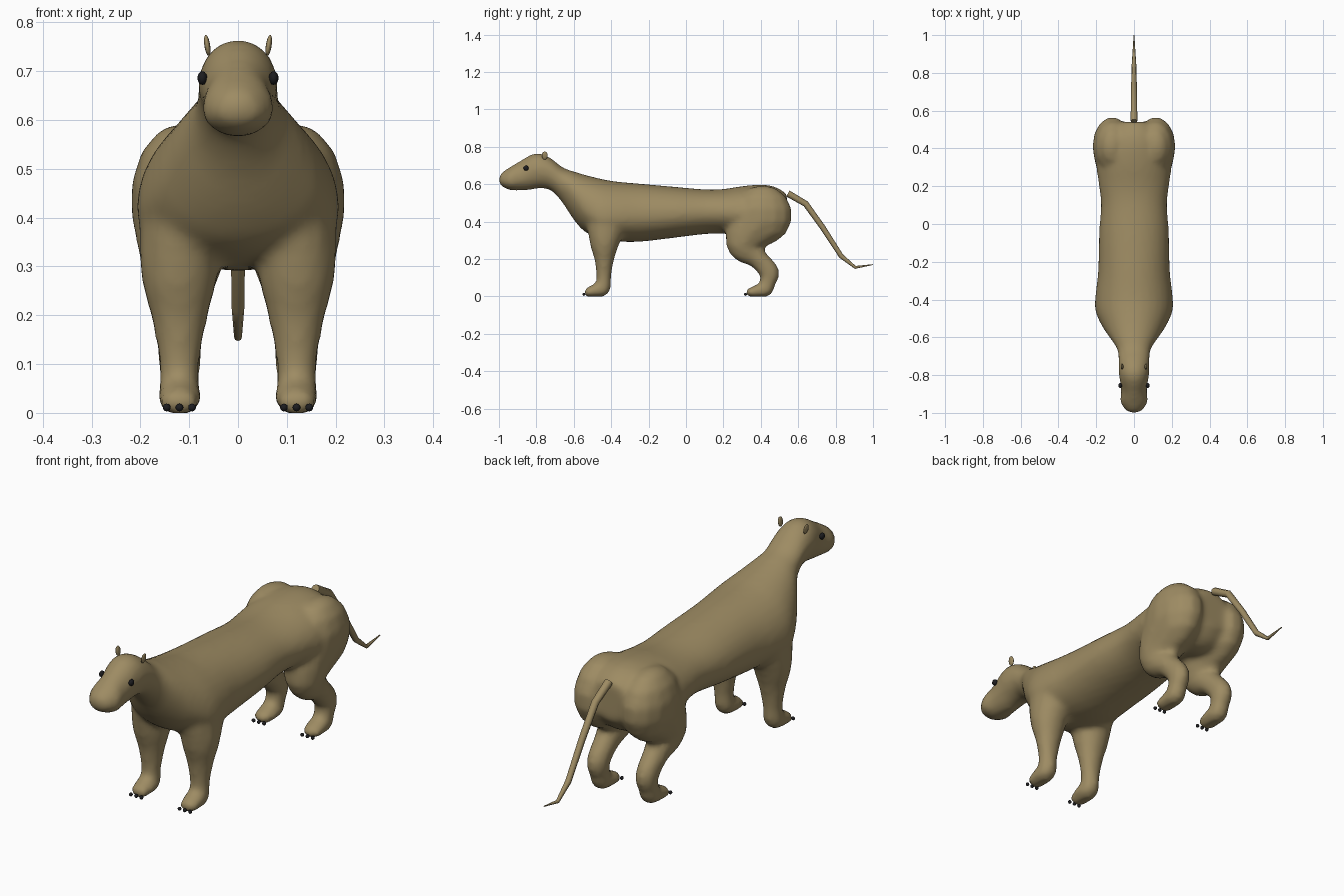
import bpy, bmesh, math
from mathutils import Vector, Matrix

if "Cube" in bpy.data.objects:
    bpy.data.objects.remove(bpy.data.objects["Cube"])


def material(name, rgb):
    m = bpy.data.materials.new(name)
    m.diffuse_color = (*rgb, 1)
    m.use_nodes = True
    m.node_tree.nodes["Principled BSDF"].inputs["Base Color"].default_value = m.diffuse_color
    return m


TAN = material("tan fur", (0.34, 0.26, 0.125))
BLACK = material("black", (0.012, 0.012, 0.014))


def make_object(name, bm, mat):
    me = bpy.data.meshes.new(name)
    bm.to_mesh(me)
    bm.free()
    me.materials.append(mat)
    for p in me.polygons:
        p.use_smooth = True
    ob = bpy.data.objects.new(name, me)
    bpy.context.collection.objects.link(ob)
    return ob


def smooth_path(pts, steps):
    """Catmull-Rom interpolation of tuples of any length."""
    v = [Vector(p) for p in pts]
    out = []
    for i in range(len(v) - 1):
        a, b, c, d = v[max(i - 1, 0)], v[i], v[i + 1], v[min(i + 2, len(v) - 1)]
        for k in range(steps):
            t = k / steps
            out.append(0.5 * (2 * b + (c - a) * t + (2 * a - 5 * b + 4 * c - d) * t * t
                              + (3 * b - a - 3 * c + d) * t ** 3))
    return out + [v[-1]]


def bridge(bm, rings):
    """Skin between successive closed rings."""
    n = len(rings[0])
    for r, q in zip(rings, rings[1:]):
        for k in range(n):
            bm.faces.new((r[k], r[(k + 1) % n], q[(k + 1) % n], q[k]))


def ellipsoid(bm, loc, radii, tilt=0, seg=14):
    m = (Matrix.Translation(loc) @ Matrix.Rotation(tilt, 4, 'Y')
         @ Matrix.Diagonal((*radii, 1)))
    half = seg // 2
    rings = []
    for j in range(1, half):
        t = math.pi * j / half
        rings.append([bm.verts.new(m @ Vector((
            math.sin(t) * math.cos(2 * math.pi * k / seg),
            math.sin(t) * math.sin(2 * math.pi * k / seg), -math.cos(t))))
            for k in range(seg)])
    bridge(bm, rings)
    low, high = bm.verts.new(m @ Vector((0, 0, -1))), bm.verts.new(m @ Vector((0, 0, 1)))
    for k in range(seg):
        n = (k + 1) % seg
        bm.faces.new((low, rings[0][n], rings[0][k]))
        bm.faces.new((high, rings[-1][k], rings[-1][n]))


# torso, neck and head: y, top z, bottom z, half width, z of widest point
TORSO = [
    (-1.0, .64, .61, .02, .625), (-.985, .662, .588, .045, .62),
    (-.94, .692, .568, .074, .62), (-.89, .722, .566, .068, .63),
    (-.83, .757, .570, .075, .67), (-.78, .765, .578, .081, .675),
    (-.72, .737, .565, .082, .66), (-.66, .69, .50, .09, .61),
    (-.60, .668, .41, .13, .54), (-.54, .65, .345, .17, .47),
    (-.46, .63, .31, .205, .42), (-.38, .615, .295, .205, .42),
    (-.25, .603, .292, .19, .43), (-.05, .585, .315, .185, .44),
    (.10, .572, .333, .175, .45), (.20, .574, .335, .185, .45),
    (.32, .592, .32, .20, .44), (.42, .597, .30, .185, .44),
    (.49, .58, .32, .15, .45), (.54, .545, .38, .09, .46)]

# limbs as chains of ellipsoids: x, y, z, x radius, y/z radius
FRONT_LEG = [
    (.115, -.42, .42, .09, .12), (.12, -.435, .30, .083, .083),
    (.12, -.437, .20, .06, .054), (.12, -.44, .10, .043, .041),
    (.12, -.446, .045, .044, .043), (.12, -.48, .033, .046, .036),
    (.12, -.52, .022, .042, .027)]
HIND_LEG = [
    (.115, .41, .435, .107, .16), (.115, .32, .33, .088, .11),
    (.12, .31, .265, .07, .082), (.12, .38, .205, .054, .056),
    (.12, .445, .13, .047, .054), (.12, .435, .075, .042, .044),
    (.12, .425, .04, .044, .042), (.12, .385, .03, .046, .034),
    (.12, .347, .022, .042, .027)]

bm = bmesh.new()
N = 32
rings = []
for y, top, bot, w, zc in smooth_path(TORSO, 3):
    ring = []
    for k in range(N):
        a = 2 * math.pi * k / N
        s = math.sin(a)
        z = zc + s * ((top - zc) if s > 0 else (zc - bot))
        ring.append(bm.verts.new((w * math.cos(a), y, z)))
    rings.append(ring[::-1])
bridge(bm, rings)
bm.faces.new(rings[0][::-1])
bm.faces.new(rings[-1])

for limb in (FRONT_LEG, HIND_LEG):
    for x, y, z, rx, r in smooth_path(limb, 4):
        for side in (-1, 1):
            ellipsoid(bm, (side * x, y, z), (rx, r, r))

# merge everything into one soft skin
body = make_object("body", bm, TAN)
bpy.context.view_layer.objects.active = body
body.select_set(True)
rm = body.modifiers.new("merge", 'REMESH')
rm.mode = 'VOXEL'
rm.voxel_size = 0.013
rm.use_smooth_shade = True
sm = body.modifiers.new("soften", 'SMOOTH')
sm.factor = 0.5
sm.iterations = 8
for m in ("merge", "soften"):
    bpy.ops.object.modifier_apply(modifier=m)
for v in body.data.vertices:          # flat soles
    v.co.z = max(v.co.z, 0.0)

# tail: bent tapering tube
cu = bpy.data.curves.new("tail", 'CURVE')
cu.dimensions = '3D'
cu.bevel_depth = 1
cu.bevel_resolution = 2
cu.use_fill_caps = True
TAIL = [(.545, .55, .018), (.64, .495, .0165), (.73, .37, .015), (.83, .215, .013),
        (.905, .155, .008), (1.0, .17, .002)]
sp = cu.splines.new('POLY')
sp.points.add(len(TAIL) - 1)
for pt, (y, z, r) in zip(sp.points, TAIL):
    pt.co = (0, y, z, 1)
    pt.radius = r
cu.materials.append(TAN)
bpy.context.collection.objects.link(bpy.data.objects.new("tail", cu))

# ears, eyes and claws on both sides
ears, eyes, claws = bmesh.new(), bmesh.new(), bmesh.new()
for side in (-1, 1):
    ellipsoid(ears, (side * .063, -.755, .753), (.006, .016, .022), side * .15)
    ellipsoid(eyes, (side * .073, -.855, .686), (.01, .014, .014))
    for y in (-.546, .318):
        for dx in (-.026, 0, .026):
            ellipsoid(claws, (side * (.12 + dx), y, .011), (.008, .008, .008), 0, 12)
make_object("ears", ears, TAN)
make_object("eyes", eyes, BLACK)
make_object("claws", claws, BLACK)
